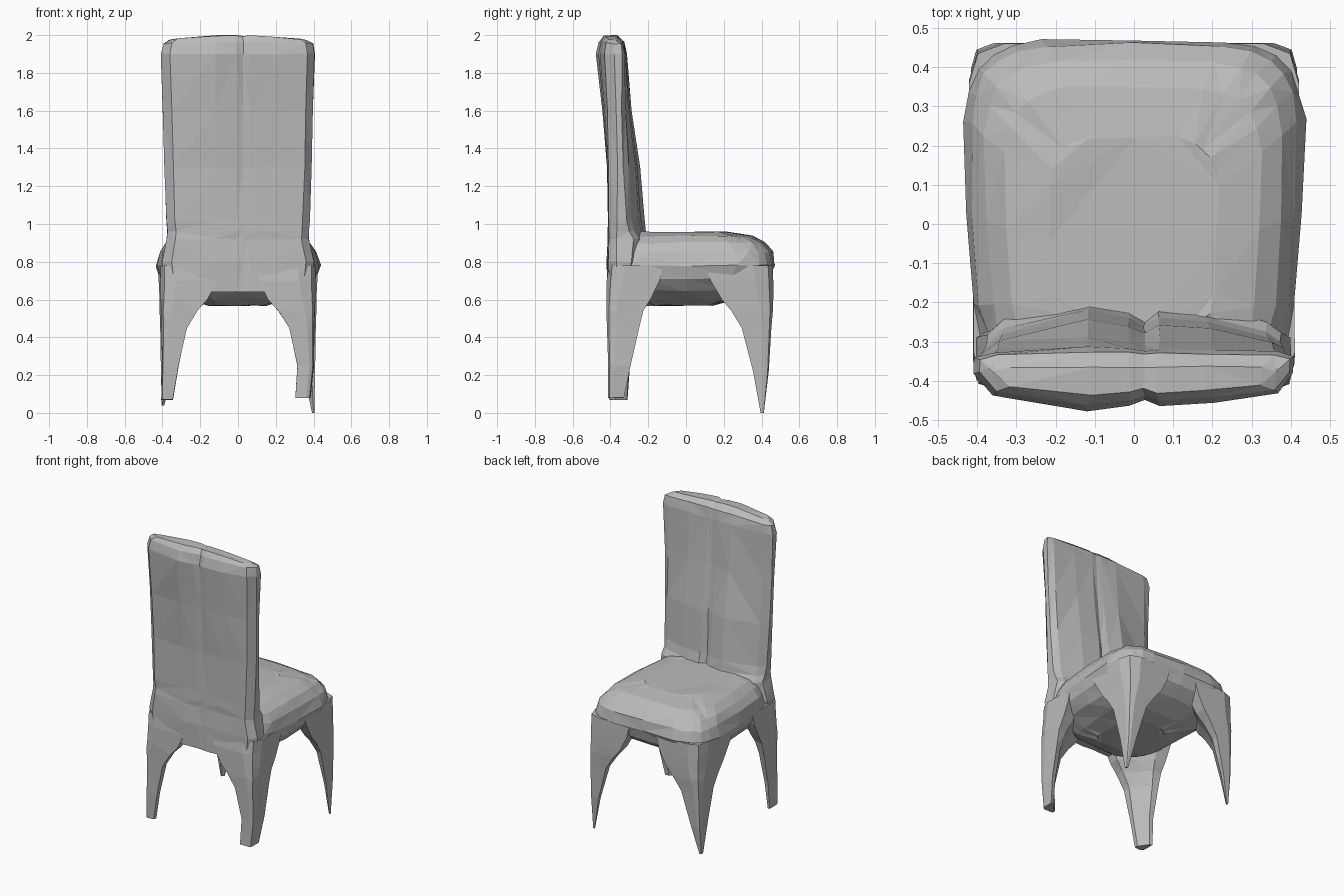
import bpy, bmesh, math, random
from mathutils import Vector

random.seed(4)
cube = bpy.data.objects.get("Cube")
if cube:
    bpy.data.objects.remove(cube, do_unlink=True)

grey = bpy.data.materials.new("plain grey")
grey.use_nodes = True
colour = (0.5, 0.5, 0.5, 1)
grey.diffuse_color = colour
grey.node_tree.nodes["Principled BSDF"].inputs["Base Color"].default_value = colour


def loft(name, rings, wobble=0.0):
    """Skin a stack of equal-length rings and cap both ends."""
    bm = bmesh.new()
    loops = []
    for ring in rings:
        loops.append([bm.verts.new(Vector(p) + Vector((random.uniform(-1, 1), random.uniform(-1, 1),
                                                       random.uniform(-1, 1))) * wobble) for p in ring])
    n = len(loops[0])
    for low, high in zip(loops, loops[1:]):
        for i in range(n):
            j = (i + 1) % n
            bm.faces.new((low[i], low[j], high[j], high[i]))
    bm.faces.new(loops[0])
    bm.faces.new(loops[-1])
    bmesh.ops.triangulate(bm, faces=bm.faces[:])
    bmesh.ops.recalc_face_normals(bm, faces=bm.faces[:])
    mesh = bpy.data.meshes.new(name)
    bm.to_mesh(mesh)
    bm.free()
    mesh.materials.append(grey)
    obj = bpy.data.objects.new(name, mesh)
    bpy.context.collection.objects.link(obj)
    return obj


# Seat: rounded cushion with a bowl-shaped underside (z, half width, rear y, front y)
def seat_ring(z, half, rear, front, sides=28):
    ring = []
    for i in range(sides):
        a = 2 * math.pi * i / sides
        c, s = math.cos(a), math.sin(a)
        x = math.copysign(abs(c) ** 0.42, c) * half
        y = (rear + front) / 2 + math.copysign(abs(s) ** 0.42, s) * (front - rear) / 2
        x *= 1 - 0.16 * max(0, 0.15 - y)
        ring.append((x, y, z))
    return ring


seat_levels = [
    (0.57, 0.16, -0.22, 0.15), (0.60, 0.26, -0.32, 0.25), (0.65, 0.36, -0.385, 0.37),
    (0.71, 0.415, -0.41, 0.445), (0.78, 0.44, -0.415, 0.472), (0.85, 0.42, -0.41, 0.46),
    (0.90, 0.385, -0.40, 0.42), (0.935, 0.33, -0.38, 0.35), (0.957, 0.22, -0.30, 0.22),
]
loft("seat", [seat_ring(*level) for level in seat_levels], 0.005)


# Backrest: bulged slab with a groove down the middle of both faces
FACE = [(-1, 0), (-0.88, 0.3), (-0.3, 1), (-0.03, 0.75), (0.07, 0.5), (0.16, 0.8), (0.5, 0.65), (0.9, 0.2), (1, 0)]


def back_ring(z, half, rear, rear_bulge, front, front_bulge, crown=0):
    ring = [(x * half, rear - b * rear_bulge + (0.04 if abs(x) == 1 else 0), z - crown * (x * x + (0.3 if x == 0.07 else 0)))
            for x, b in FACE]
    ring += [(x * half, front + b * front_bulge - (0.01 if abs(x) == 1 else 0), z - crown * (x * x + (0.3 if x == 0.07 else 0)))
             for x, b in reversed(FACE)]
    return ring


back_levels = [
    (0.64, 0.38, -0.405, 0.01, -0.30, 0.04), (0.80, 0.40, -0.41, 0.01, -0.28, 0.08),
    (0.92, 0.375, -0.405, 0.01, -0.27, 0.09), (0.96, 0.375, -0.405, 0.01, -0.29, 0.08),
    (1.02, 0.38, -0.405, 0.01, -0.305, 0.085), (1.30, 0.39, -0.405, 0.015, -0.32, 0.08),
    (1.60, 0.397, -0.41, 0.035, -0.33, 0.04), (1.90, 0.407, -0.42, 0.055, -0.33, 0.015),
    (1.965, 0.395, -0.415, 0.045, -0.335, 0.008, 0.01), (2.0, 0.36, -0.405, 0.03, -0.365, 0, 0.025),
]
loft("backrest", [back_ring(*level) for level in back_levels], 0.003)


# Legs: corner wedges that flare into arches under the seat
def leg_ring(sx, sy, z, xi, xo, yi, yo):
    w, d = xo - xi, yo - yi
    outline = [(0, 0.72), (0, 1), (0.72, 1), (0.93, 0.93), (1, 0.72), (1, 0), (0.7, 0.05), (0.4, 0.4), (0.08, 0.65)]
    return [(sx * (xi + u * w), sy * (yi + v * d), z) for u, v in outline]


# Levels run (z, inner x, outer x, inner y, outer y), measured out from the centre
front_leg = [(0.22, 0.345, 0.408, 0.355, 0.438), (0.45, 0.28, 0.412, 0.295, 0.452),
             (0.54, 0.22, 0.415, 0.24, 0.46), (0.60, 0.17, 0.415, 0.19, 0.462),
             (0.70, 0.12, 0.42, 0.13, 0.462), (0.78, 0.10, 0.42, 0.10, 0.46)]
rear_leg = [(0.25, 0.315, 0.402, 0.295, 0.412), (0.45, 0.27, 0.404, 0.25, 0.418),
            (0.54, 0.215, 0.408, 0.225, 0.42), (0.60, 0.16, 0.41, 0.19, 0.42),
            (0.70, 0.11, 0.41, 0.14, 0.418), (0.78, 0.10, 0.41, 0.12, 0.41)]
feet = {
    "front_left_leg": (1, 1, front_leg, (0.0, 0.392, 0.404, 0.395, 0.412)),
    "front_right_leg": (-1, 1, front_leg, (0.04, 0.39, 0.404, 0.395, 0.415)),
    "rear_left_leg": (1, -1, rear_leg, (0.08, 0.305, 0.385, 0.33, 0.412)),
    "rear_right_leg": (-1, -1, rear_leg, (0.07, 0.345, 0.405, 0.31, 0.405)),
}
for name, (sx, sy, levels, foot) in feet.items():
    loft(name, [leg_ring(sx, sy, *level) for level in [foot] + levels], 0.002 if sy < 0 else 0)
